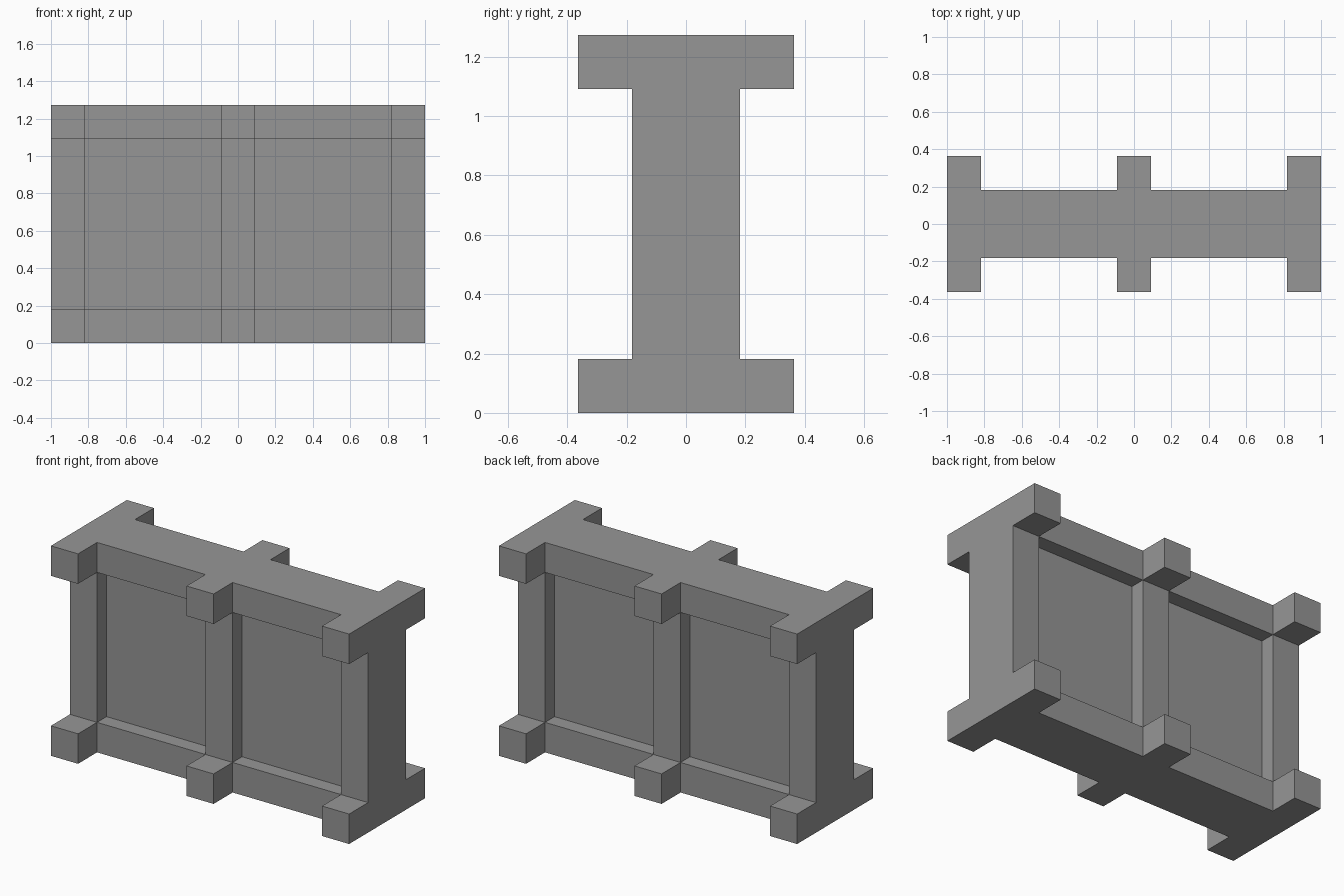
import bpy
import bmesh
from mathutils import Matrix, Vector

cube = bpy.data.objects.get("Cube")
if cube:
    bpy.data.objects.remove(cube, do_unlink=True)

U = 2 / 11                      # beam thickness module
WIDTH, DEPTH, HEIGHT = 11 * U, 2 * U, 7 * U

grey = bpy.data.materials.new("plain grey")
grey.use_nodes = True
color = (0.305, 0.305, 0.305, 1)
grey.diffuse_color = color
grey.node_tree.nodes["Principled BSDF"].inputs["Base Color"].default_value = color

# Solid core block
bm = bmesh.new()
size = Matrix.Diagonal((WIDTH, DEPTH, HEIGHT, 1))
bmesh.ops.create_cube(bm, size=1, matrix=Matrix.Translation((0, 0, HEIGHT / 2)) @ size)


def cut(point, normal):
    geom = bm.verts[:] + bm.edges[:] + bm.faces[:]
    bmesh.ops.bisect_plane(bm, geom=geom, plane_co=point, plane_no=normal)


# Cuts marking the three posts and the two rails
for x in (-4.5, -0.5, 0.5, 4.5):
    cut((x * U, 0, 0), (1, 0, 0))
for z in (1, 6):
    cut((0, 0, z * U), (0, 0, 1))


def pull(faces, distance):
    """Extrude each face separately along its own normal."""
    result = bmesh.ops.extrude_discrete_faces(bm, faces=faces)
    for face in result["faces"]:
        face.normal_update()
        offset = Vector((0, 1 if face.calc_center_median().y > 0 else -1, 0)) * distance
        bmesh.ops.translate(bm, verts=face.verts[:], vec=offset)


# Sort the front and back cells into stub blocks and recessed panels
bm.normal_update()
stubs, panels = [], []
for face in bm.faces:
    if abs(face.normal.y) < 0.5:
        continue
    c = face.calc_center_median()
    on_post = abs(c.x) < 0.5 * U or abs(c.x) > 4.5 * U
    on_rail = c.z < U or c.z > 6 * U
    if on_post and on_rail:
        stubs.append(face)
    elif not on_post and not on_rail:
        panels.append(face)

pull(stubs, U)
pull(panels, -U / 2)

# Clean up coplanar cuts
bmesh.ops.remove_doubles(bm, verts=bm.verts[:], dist=0.0001)
bmesh.ops.dissolve_limit(bm, angle_limit=0.01, verts=bm.verts[:], edges=bm.edges[:])
bmesh.ops.recalc_face_normals(bm, faces=bm.faces[:])

mesh = bpy.data.meshes.new("panelled_wall_frame")
bm.to_mesh(mesh)
bm.free()
mesh.materials.append(grey)
frame = bpy.data.objects.new("panelled_wall_frame", mesh)
bpy.context.collection.objects.link(frame)
